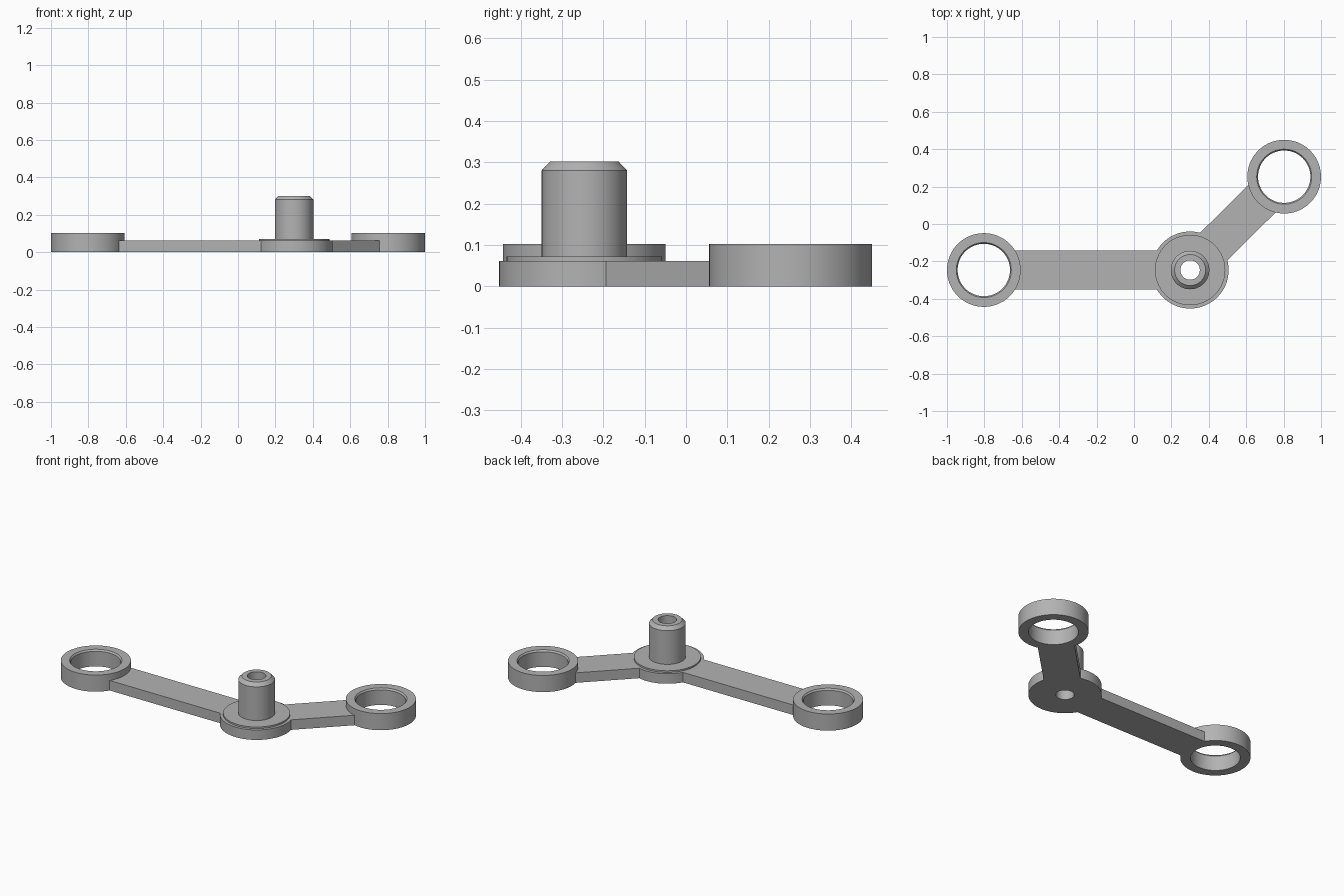
import bpy
import bmesh
from math import atan2, cos, radians, sin, tau
from mathutils import Matrix, Vector

cube = bpy.data.objects.get("Cube")
if cube:
    bpy.data.objects.remove(cube, do_unlink=True)

metal = bpy.data.materials.new("plain grey")
metal.use_nodes = True
GREY = (0.45, 0.45, 0.45, 1)
metal.diffuse_color = GREY
metal.node_tree.nodes["Principled BSDF"].inputs["Base Color"].default_value = GREY

SEGMENTS = 72
HUB = Vector((0.30, -0.246, 0))
LEFT_RING = Vector((0.803, 0.253, 0))
RIGHT_RING = Vector((-0.803, -0.246, 0))


def finish(name, bm, location):
    bmesh.ops.recalc_face_normals(bm, faces=bm.faces)
    mesh = bpy.data.meshes.new(name)
    bm.to_mesh(mesh)
    bm.free()
    mesh.materials.append(metal)
    obj = bpy.data.objects.new(name, mesh)
    bpy.context.collection.objects.link(obj)
    obj.location = location
    return obj


def lathe(name, profile, location):
    """Turn a closed (radius, height) profile around the vertical axis."""
    bm = bmesh.new()
    loops = []
    for i in range(SEGMENTS):
        a = tau * i / SEGMENTS
        loops.append([bm.verts.new((r * cos(a), r * sin(a), z)) for r, z in profile])
    n = len(profile)
    for i in range(SEGMENTS):
        here, there = loops[i], loops[(i + 1) % SEGMENTS]
        for j in range(n):
            k = (j + 1) % n
            bm.faces.new((here[j], there[j], there[k], here[k]))
    obj = finish(name, bm, location)
    bpy.ops.object.select_all(action="DESELECT")
    obj.select_set(True)
    bpy.context.view_layer.objects.active = obj
    bpy.ops.object.shade_smooth_by_angle(angle=radians(25))
    return obj


def arm(name, start, end, width=0.207, height=0.062, gap=0.165):
    """Flat bar between two centres, stopping inside the round walls."""
    span = end - start
    length = span.length - 2 * gap
    bm = bmesh.new()
    bmesh.ops.create_cube(bm, size=1, matrix=Matrix.Diagonal((length, width, height, 1)))
    obj = finish(name, bm, (start + end) / 2 + Vector((0, 0, height / 2)))
    obj.rotation_euler.z = atan2(span.y, span.x)


# End rings with a chamfered bore
ring = [(0.14, 0), (0.197, 0), (0.197, 0.103), (0.147, 0.103), (0.14, 0.093)]
lathe("left_ring", ring, LEFT_RING)
lathe("right_ring", ring, RIGHT_RING)

# Hub disc, raised flange and hollow chamfered post, turned as one piece
hub = [(0.052, 0), (0.206, 0), (0.206, 0.062), (0.188, 0.062), (0.188, 0.072),
       (0.103, 0.072), (0.103, 0.281), (0.083, 0.302), (0.052, 0.302)]
lathe("hub_and_post", hub, HUB)

# Connecting arms
arm("left_arm", HUB, LEFT_RING)
arm("right_arm", HUB, RIGHT_RING)
